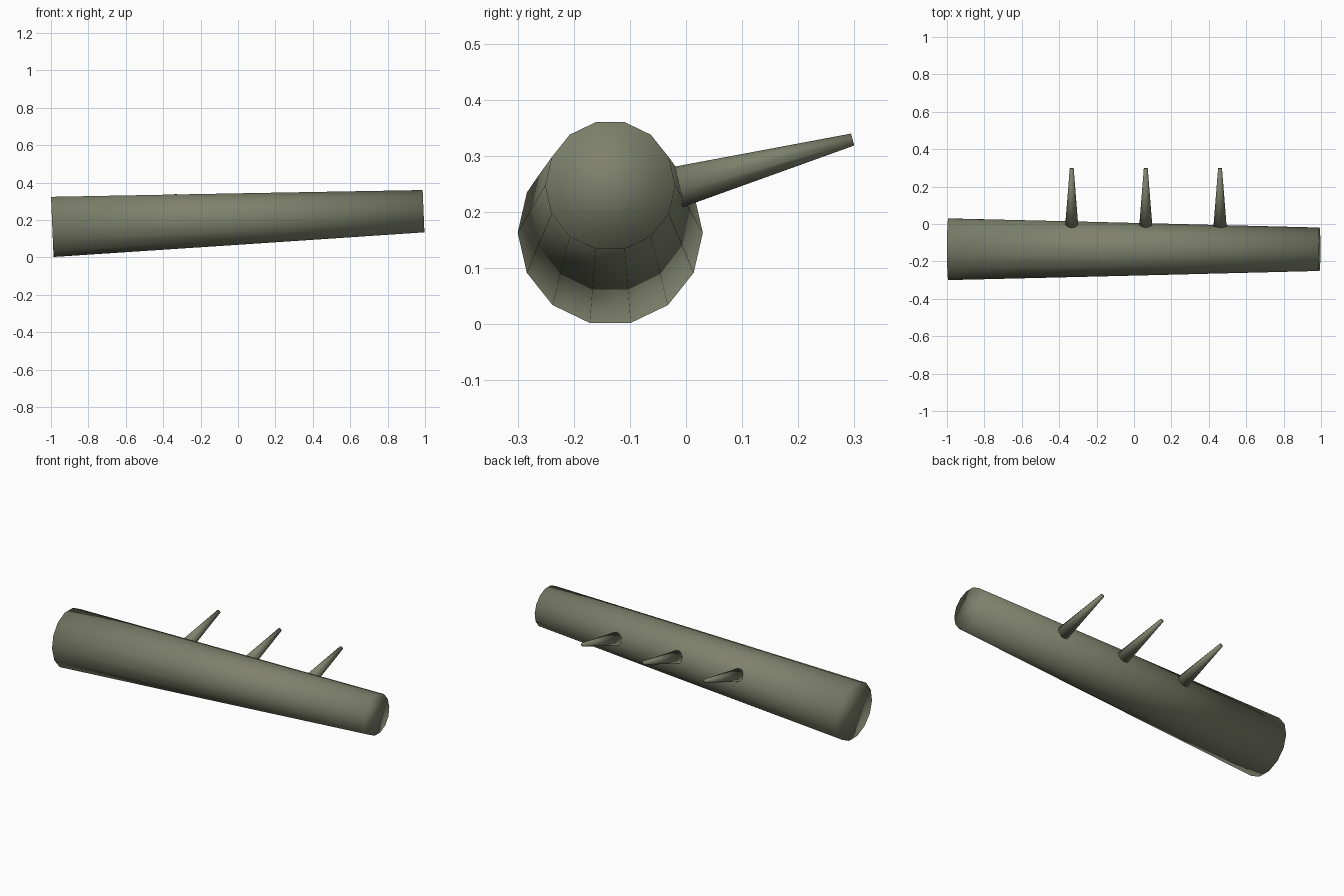
import bpy
import math
from mathutils import Vector, Matrix

if "Cube" in bpy.data.objects:
    bpy.data.objects.remove(bpy.data.objects["Cube"])

bark = bpy.data.materials.new("olive_bark")
bark.diffuse_color = (0.21, 0.22, 0.15, 1)
bark.use_nodes = True
bark.node_tree.nodes["Principled BSDF"].inputs["Base Color"].default_value = bark.diffuse_color


def tapered(name, start, end, rings, sides, up, phase=0.0):
    """Closed tapered tube; rings = [(fraction along axis, radius)]."""
    start, end = Vector(start), Vector(end)
    axis = (end - start).normalized()
    side = Vector(up).cross(axis).normalized()
    top = axis.cross(side)
    verts, faces = [], []
    for t, r in rings:
        c = start.lerp(end, t)
        for i in range(sides):
            a = 2 * math.pi * i / sides + phase
            verts.append(c + side * (r * math.cos(a)) + top * (r * math.sin(a)))
    for k in range(len(rings) - 1):
        for i in range(sides):
            j = (i + 1) % sides
            faces.append((k * sides + i, k * sides + j,
                          (k + 1) * sides + j, (k + 1) * sides + i))
    last = (len(rings) - 1) * sides
    faces.append(tuple(reversed(range(sides))))
    faces.append(tuple(range(last, last + sides)))
    mesh = bpy.data.meshes.new(name)
    mesh.from_pydata(verts, [], faces)
    mesh.materials.append(bark)
    for p in mesh.polygons:
        p.use_smooth = True
    obj = bpy.data.objects.new(name, mesh)
    bpy.context.collection.objects.link(obj)
    return obj


# Fallen trunk, tapering and rising slightly towards +x
tapered("trunk", (-0.993, -0.135, 0.163), (0.992, -0.135, 0.247),
        [(0, 0.165), (0.5, 0.141), (1, 0.116)], 14, (0, 0, 1))

# Three broken branch stubs along the back
for n, x in enumerate((-0.333, 0.063, 0.46)):
    tapered(f"branch_{n + 1}", (x, -0.016, 0.244), (x, 0.297, 0.329),
            [(0, 0.037), (1, 0.011)], 10, (0, 0, 1), math.pi / 10)
